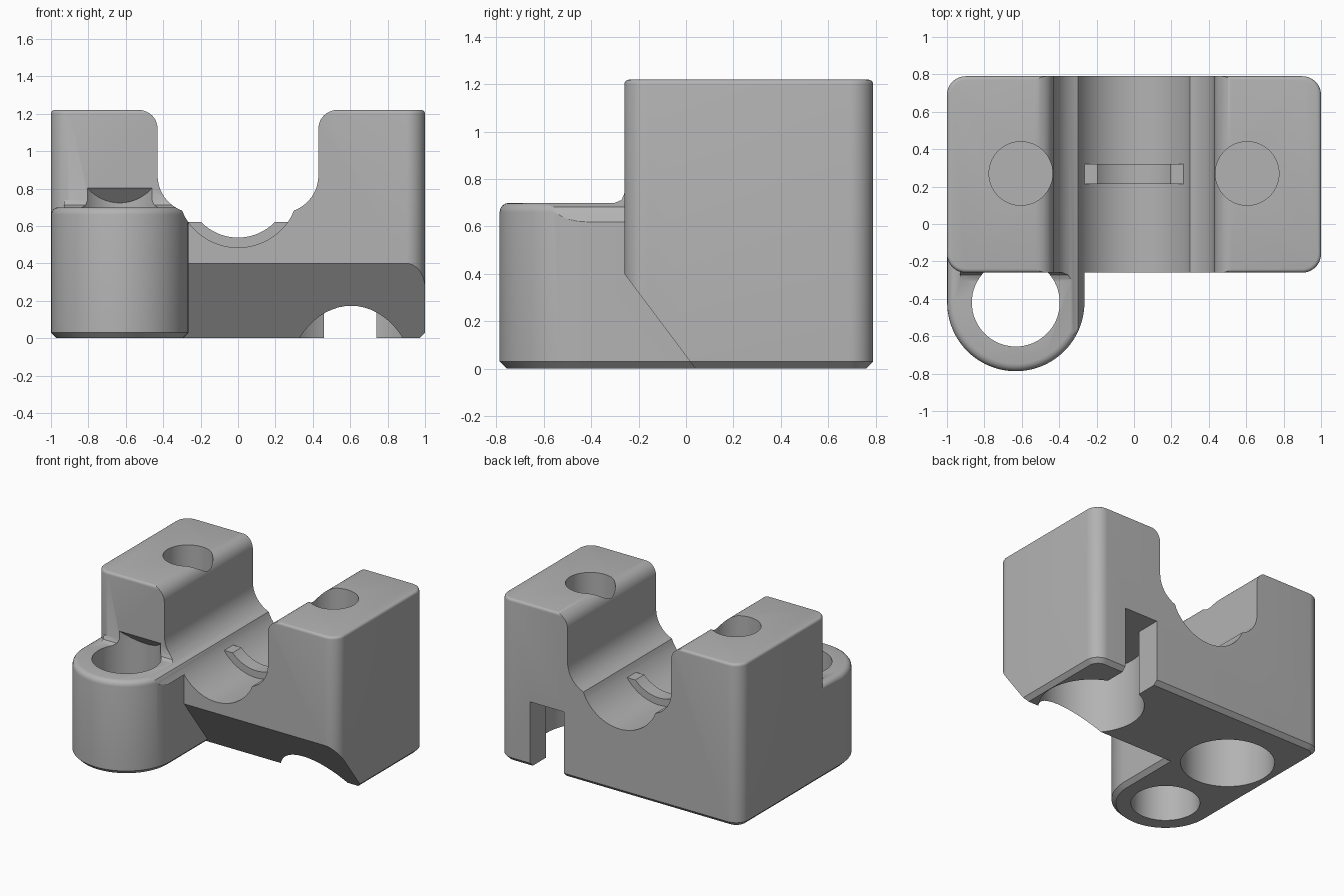
import bpy, bmesh, math

if "Cube" in bpy.data.objects:
    bpy.data.objects.remove(bpy.data.objects["Cube"])

grey = bpy.data.materials.new("grey plastic")
grey.diffuse_color = (0.45, 0.45, 0.45, 1)
grey.use_nodes = True
grey.node_tree.nodes["Principled BSDF"].inputs["Base Color"].default_value = grey.diffuse_color


def finish(name, bm):
    bmesh.ops.recalc_face_normals(bm, faces=bm.faces)
    me = bpy.data.meshes.new(name)
    bm.to_mesh(me)
    bm.free()
    me.materials.append(grey)
    ob = bpy.data.objects.new(name, me)
    bpy.context.collection.objects.link(ob)
    return ob


def loft(name, rings):
    """Closed solid through rings of equal point count."""
    bm = bmesh.new()
    loops = [[bm.verts.new(p) for p in r] for r in rings]
    n = len(loops[0])
    for a, b in zip(loops, loops[1:]):
        for i in range(n):
            bm.faces.new((a[i], a[(i + 1) % n], b[(i + 1) % n], b[i]))
    bm.faces.new(loops[0])
    bm.faces.new(loops[-1])
    return finish(name, bm)


def rounded(x0, x1, y0, y1, rf, rb, z, inset=0, seg=12):
    """Rounded rectangle with front and back corner radii."""
    pts = []
    for cx, cy, r, a0 in ((x1 - rb, y1 - rb, rb, 0), (x0 + rb, y1 - rb, rb, 90),
                          (x0 + rf, y0 + rf, rf, 180), (x1 - rf, y0 + rf, rf, 270)):
        for i in range(seg + 1):
            a = math.radians(a0 + 90 * i / seg)
            pts.append((cx + (r - inset) * math.cos(a), cy + (r - inset) * math.sin(a), z))
    return pts


def pillar(name, dims, top, chamfer, fillet, seg=12):
    """Upright solid with chamfered foot and rounded top edge."""
    layers = [(0, chamfer), (chamfer, 0)]
    for i in range(5):
        a = math.radians(22.5 * i)
        layers.append((top - fillet + fillet * math.sin(a), fillet * (1 - math.cos(a))))
    return loft(name, [rounded(*dims, z, d, seg) for z, d in layers])


def prism_y(name, prof, y0, y1):
    return loft(name, [[(x, y, z) for x, z in prof] for y in (y0, y1)])


def prism_x(name, prof, x0, x1):
    return loft(name, [[(x, y, z) for y, z in prof] for x in (x0, x1)])


def cylinder(name, x, y, r, z0, z1, slope=0, n=64):
    """Upright cylinder; its top can fall toward the back."""
    c = [(x + r * math.cos(i * math.tau / n), y + r * math.sin(i * math.tau / n)) for i in range(n)]
    return loft(name, [[(px, py, z0) for px, py in c],
                       [(px, py, z1 - slope * (py - y)) for px, py in c]])


def arc(cx, cz, r, a0, a1, n):
    return [(cx + r * math.cos(math.radians(a0 + (a1 - a0) * i / n)),
             cz + r * math.sin(math.radians(a0 + (a1 - a0) * i / n))) for i in range(n + 1)]


def boolean(target, tool, op):
    m = target.modifiers.new(tool.name, 'BOOLEAN')
    m.operation, m.object, m.solver = op, tool, 'EXACT'
    bpy.context.view_layer.objects.active = target
    bpy.ops.object.modifier_apply(modifier=m.name)
    bpy.data.objects.remove(tool)


# Main block with sloped lower front
body = pillar("clamp_body", (-1, 1, -0.26, 0.79, 0.1, 0.1), 1.22, 0.03, 0.02)
boolean(body, prism_x("front_slope", [(-0.5, 0.72), (-0.26, 0.4), (0.04, 0), (0.115, -0.1), (-0.5, -0.1)],
                      -1.2, 1.2), 'DIFFERENCE')

# Round boss in front, running back into the block
boss = pillar("boss", (-0.999, -0.265, -0.787, 0.3, 0.367, 0.1), 0.7, 0.03, 0.04, 24)
boolean(body, boss, 'UNION')
boolean(body, prism_x("boss_cove", [(-0.3, 0.69), (-0.3, 0.7), (-0.272, 0.712), (-0.26, 0.74),
                                    (-0.22, 0.74), (-0.22, 0.69)], -0.93, -0.31), 'UNION')

# Cradle channel from front to back
CZ, R = 0.813, 0.328
half = [(0.53, 1.5)] + arc(0.53, 1.12, 0.1, 90, 180, 10) + arc(0.23, 0.87, 0.2, 0, -70, 10)
bowl = arc(0, CZ, R, -25, -155, 32)
bowl = [p for p in bowl if abs(p[0]) < 0.295]
channel = half + bowl + [(-x, z) for x, z in reversed(half)]
boolean(body, prism_y("channel", channel, -1, 1), 'DIFFERENCE')

# Boss hole with a sloping roof inside the block
boolean(body, cylinder("boss_hole", -0.632, -0.42, 0.235, -0.1, 0.97, 1.05), 'DIFFERENCE')

# Bolt holes above, wide pockets below
for x, r in ((-0.605, 0.32), (0.605, 0.36)):
    boolean(body, cylinder("bolt_hole", x, 0.27, 0.17, 0.52, 1.4), 'DIFFERENCE')
    boolean(body, cylinder("pocket", x, 0.27, r, -0.1, 0.49), 'DIFFERENCE')

# Slot from the right pocket out through the back
boolean(body, prism_y("slot", [(0.46, -0.1), (0.74, -0.1), (0.74, 0.49), (0.46, 0.49)], 0.27, 1),
        'DIFFERENCE')

# Curved rib across the cradle
a_in = math.degrees(math.asin((CZ - 0.62) / 0.275))
a_out = math.degrees(math.asin((CZ - 0.62) / 0.345))
rib = prism_y("cradle_rib", arc(0, CZ, 0.275, -a_in, -180 + a_in, 24)
              + arc(0, CZ, 0.345, -180 + a_out, -a_out, 24), 0.215, 0.32)

for ob in (body, rib):
    bpy.ops.object.select_all(action='DESELECT')
    ob.select_set(True)
    bpy.context.view_layer.objects.active = ob
    bpy.ops.object.shade_smooth_by_angle(angle=math.radians(30))
